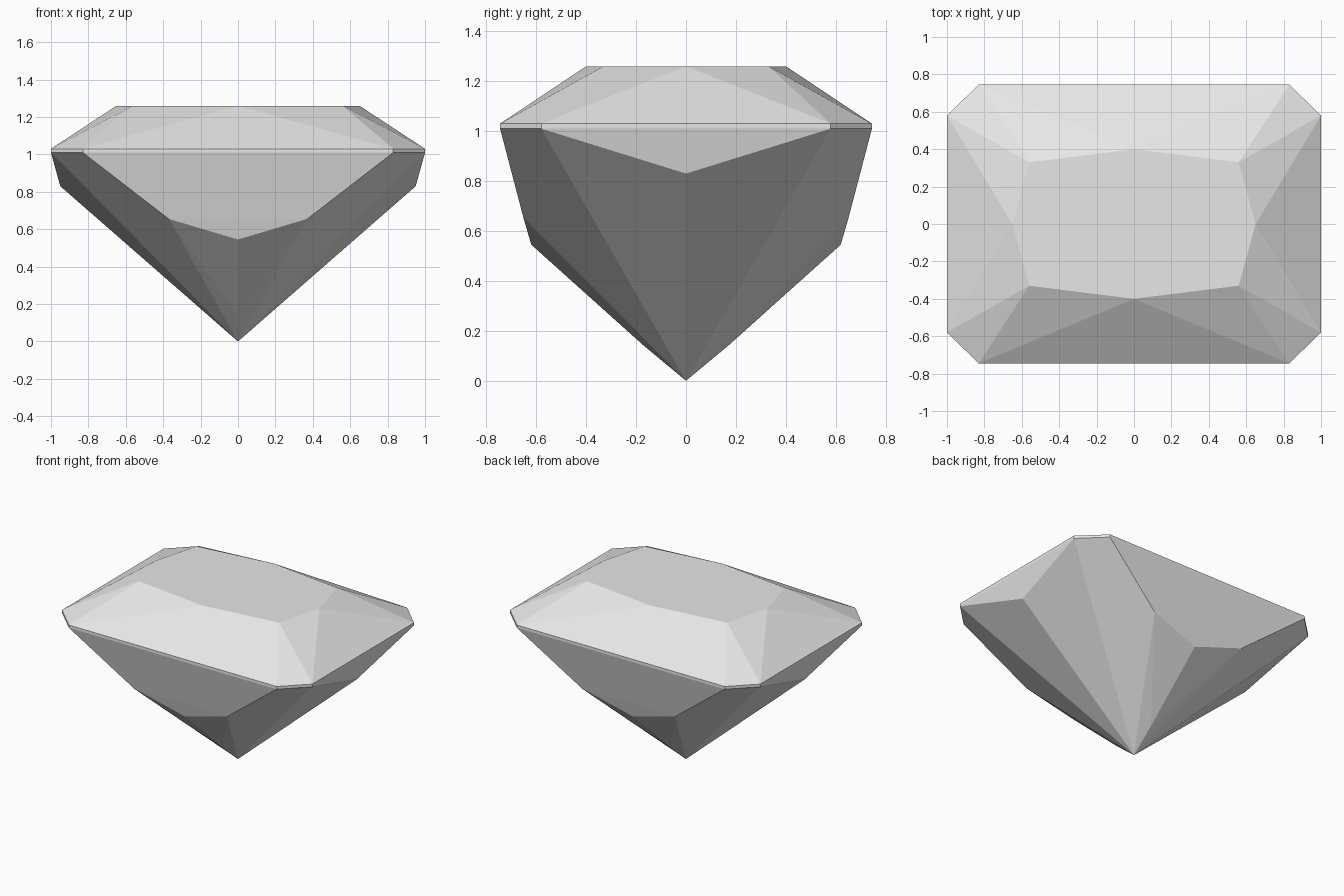
import bpy
import bmesh
import math

cube = bpy.data.objects.get("Cube")
if cube:
    bpy.data.objects.remove(cube, do_unlink=True)

# Pale grey stone
grey = bpy.data.materials.new("pale_grey")
grey.use_nodes = True
colour = (0.8, 0.8, 0.8, 1)
grey.diffuse_color = colour
grey.node_tree.nodes["Principled BSDF"].inputs["Base Color"].default_value = colour

TABLE, GIRDLE_TOP, GIRDLE_LOW = 1.26, 1.03, 1.01

# One quarter of the facet corners, mirrored in x and y
quarter = [
    (0.65, 0, TABLE), (0.56, 0.33, TABLE), (0, 0.40, TABLE),    # table
    (0.95, 0, 0.83), (0.37, 0.652, 0.655), (0, 0.62, 0.545),    # pavilion
    (0, 0.17, 0.141), (0, 0, 0),                                # culet
]
for z in (GIRDLE_TOP, GIRDLE_LOW):                              # girdle
    quarter += [(1, 0.58, z), (0.83, 0.745, z)]

points = {(sx * x + 0.0, sy * y + 0.0, z)
          for x, y, z in quarter for sx in (1, -1) for sy in (1, -1)}

# The cut stone is convex, so its hull gives every facet
bm = bmesh.new()
for p in sorted(points):
    bm.verts.new(p)
hull = bmesh.ops.convex_hull(bm, input=bm.verts[:])
loose = [v for v in bm.verts if not v.link_faces]
bmesh.ops.delete(bm, geom=loose, context='VERTS')
bmesh.ops.dissolve_limit(bm, angle_limit=math.radians(0.7),
                         verts=bm.verts[:], edges=bm.edges[:])
bmesh.ops.recalc_face_normals(bm, faces=bm.faces[:])

mesh = bpy.data.meshes.new("cut_gem")
bm.to_mesh(mesh)
bm.free()
mesh.materials.append(grey)
bpy.context.collection.objects.link(bpy.data.objects.new("cut_gem", mesh))
